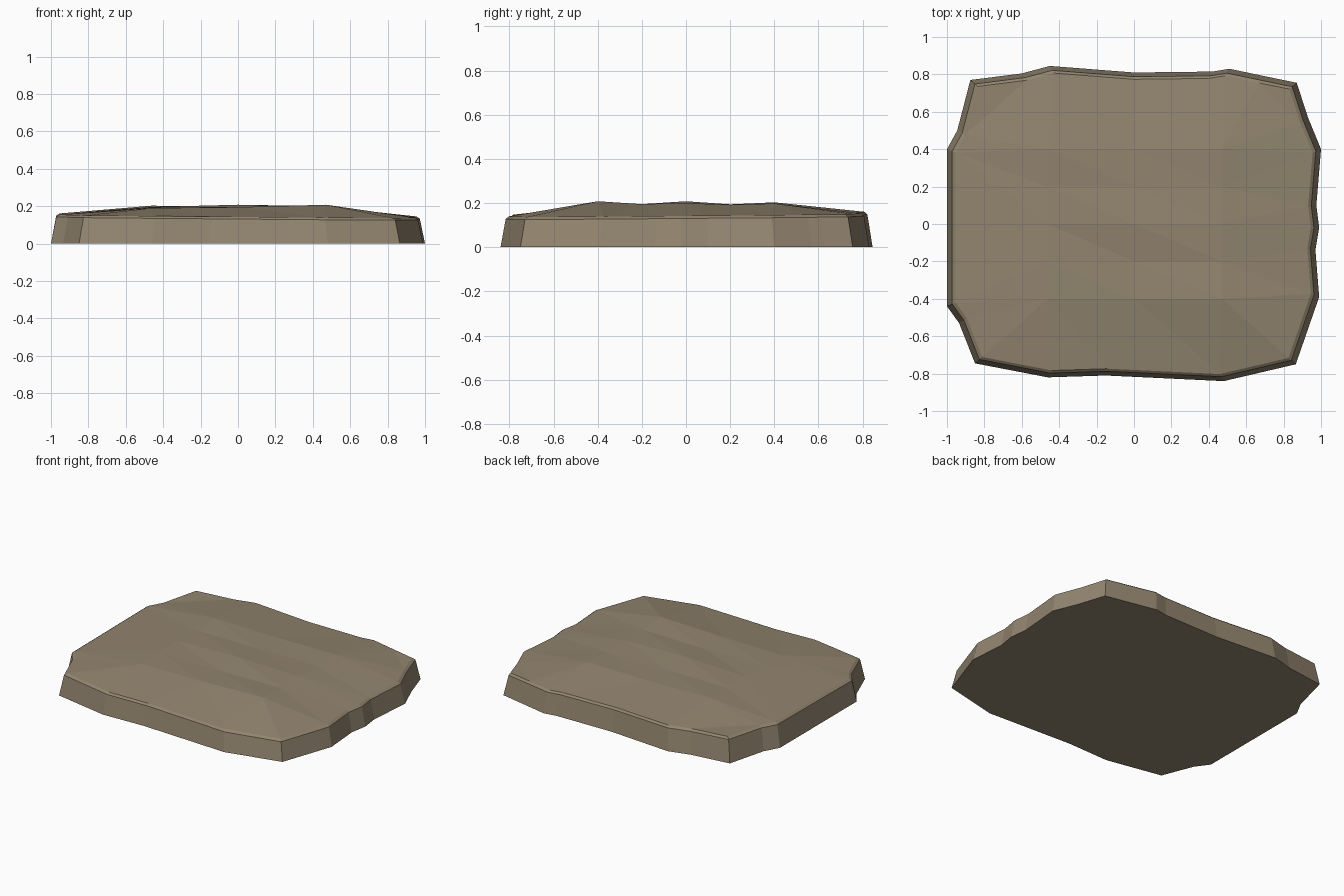
import bpy, bmesh
from mathutils import Vector
from mathutils.geometry import delaunay_2d_cdt

if "Cube" in bpy.data.objects:
    bpy.data.objects.remove(bpy.data.objects["Cube"])

# Single stone colour
mat = bpy.data.materials.new("stone_brown")
mat.diffuse_color = (0.29, 0.235, 0.16, 1)
mat.use_nodes = True
mat.node_tree.nodes["Principled BSDF"].inputs["Base Color"].default_value = mat.diffuse_color

# Irregular footprint, counter-clockwise from the front left corner
outline = [(-.85, -.745), (-.46, -.82), (-.15, -.81), (.48, -.84), (.865, -.75),
           (.99, -.39), (.97, -.14), (.99, -.02), (.975, .1), (1, .4), (.93, .57),
           (.87, .755), (.70, .79), (.51, .83), (.42, .815), (0, .81), (-.45, .845),
           (-.6, .805), (-.875, .77), (-.945, .5), (-1, .4), (-1, -.44), (-.935, -.53)]
n = len(outline)
bm = bmesh.new()


def ring(scale_x, scale_y, height):
    return [bm.verts.new((x * scale_x, y * scale_y,
                          height - .008 * x + .008 * y if height else 0))
            for x, y in outline]


# Tapered sides and narrow worn rim
base = ring(1, 1, 0)
rim = ring(.972, .972, .138)
lip = ring(.955, .955, .15)
bm.faces.new(base[::-1])
for a, b in ((base, rim), (rim, lip)):
    for i in range(n):
        j = (i + 1) % n
        bm.faces.new((a[i], a[j], b[j], b[i]))

# Gently uneven, faceted top
heights = {-.4: (.190, .195, .208), -.2: (.194, .19, .195), 0: (.196, .208, .2),
           .2: (.194, .194, .192), .4: (.203, .195, .198)}
inner = [bm.verts.new((x, y, z)) for y, row in heights.items()
         for x, z in zip((-.46, 0, .47), row)]
verts = lip + inner
pts = [Vector(v.co.xy) for v in verts]
edges = [(i, (i + 1) % n) for i in range(n)]
_, _, tris, orig, _, _ = delaunay_2d_cdt(pts, edges, [list(range(n))], 1, 1e-5)
for t in tris:
    bm.faces.new([verts[orig[k][0]] for k in t])
bmesh.ops.recalc_face_normals(bm, faces=bm.faces)

mesh = bpy.data.meshes.new("stone_slab")
bm.to_mesh(mesh)
bm.free()
mesh.materials.append(mat)
slab = bpy.data.objects.new("stone_slab", mesh)
bpy.context.collection.objects.link(slab)
